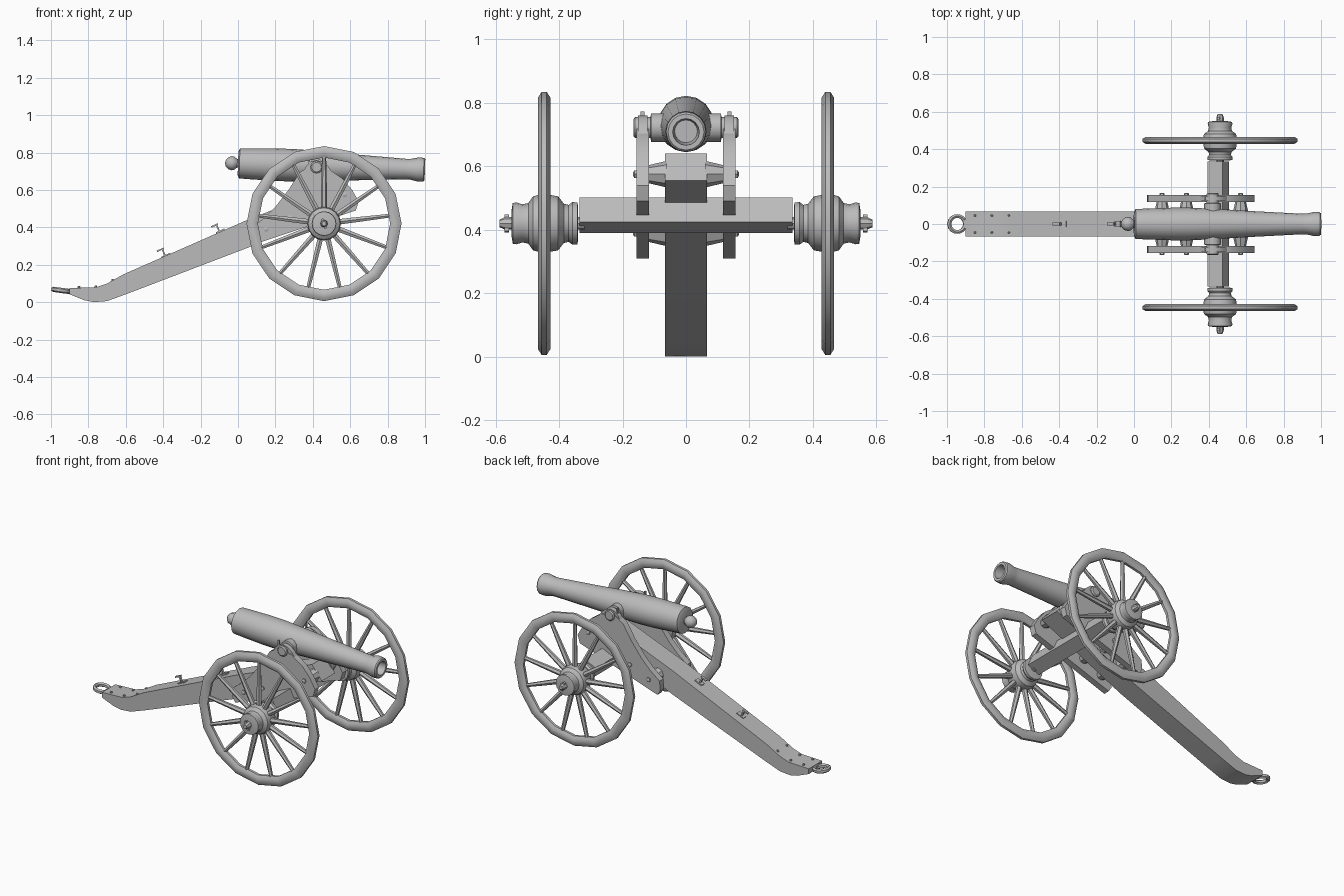
import bpy, bmesh
from math import cos, sin, pi, radians
from mathutils import Matrix, Vector

cube = bpy.data.objects.get("Cube")
if cube:
    bpy.data.objects.remove(cube, do_unlink=True)

grey = bpy.data.materials.new("plain_grey")
grey.use_nodes = True
COLOUR = (0.5, 0.5, 0.5, 1)
grey.diffuse_color = COLOUR
grey.node_tree.nodes["Principled BSDF"].inputs["Base Color"].default_value = COLOUR
parts = []


def finish(name, bm, matrix=Matrix()):
    bm.transform(matrix)
    bmesh.ops.recalc_face_normals(bm, faces=bm.faces)
    mesh = bpy.data.meshes.new(name)
    bm.to_mesh(mesh)
    bm.free()
    mesh.materials.append(grey)
    obj = bpy.data.objects.new(name, mesh)
    bpy.context.collection.objects.link(obj)
    parts.append(obj)
    return obj


def along(start, direction):
    """Matrix that sends local z along a direction from a start point."""
    turn = Vector(direction).to_track_quat("Z", "Y").to_matrix().to_4x4()
    return Matrix.Translation(start) @ turn


def lathe(name, profile, sides, matrix):
    """Turn (radius, height) points about local z and cap both ends."""
    bm = bmesh.new()
    rings = [[bm.verts.new((r * cos(2 * pi * i / sides), r * sin(2 * pi * i / sides), h))
              for i in range(sides)] for r, h in profile]
    for low, high in zip(rings, rings[1:]):
        for i in range(sides):
            j = (i + 1) % sides
            bm.faces.new((low[i], low[j], high[j], high[i]))
    bm.faces.new(rings[0])
    bm.faces.new(rings[-1])
    return finish(name, bm, matrix)


def prism(name, outline, y0, y1):
    """Extrude an x-z outline across y."""
    bm = bmesh.new()
    face = bm.faces.new([bm.verts.new((x, y0, z)) for x, z in outline])
    new = bmesh.ops.extrude_face_region(bm, geom=[face])["geom"]
    bmesh.ops.translate(bm, vec=(0, y1 - y0, 0),
                        verts=[v for v in new if isinstance(v, bmesh.types.BMVert)])
    return finish(name, bm)


def box(name, centre, size, tilt=0):
    bm = bmesh.new()
    bmesh.ops.create_cube(bm, size=1)
    place = Matrix.Translation(centre) @ Matrix.Rotation(-tilt, 4, "Y")
    return finish(name, bm, place @ Matrix.Diagonal((*size, 1)))


def hoop(name, radius, radial, axial, sides, tube, matrix):
    """Ring with an oval section, lying in local x-y."""
    bm = bmesh.new()
    rings = []
    for i in range(sides):
        a = 2 * pi * i / sides
        rings.append([])
        for k in range(tube):
            b = 2 * pi * (k + 0.5) / tube
            r = radius + radial * cos(b)
            rings[-1].append(bm.verts.new((r * cos(a), r * sin(a), axial * sin(b))))
    for i in range(sides):
        for k in range(tube):
            p, q, m = rings[i], rings[(i + 1) % sides], (k + 1) % tube
            bm.faces.new((p[k], q[k], q[m], p[m]))
    return finish(name, bm, matrix)


# Barrel with flared muzzle, recessed bore and rounded breech knob
BREECH = Vector((0, 0, 0.742))
barrel_axis = Vector((1, 0, -0.034))
lathe("barrel", [(0.062, 0), (0.08, 0.008), (0.083, 0.08), (0.087, 0.2), (0.087, 0.3),
                 (0.08, 0.45), (0.068, 0.65), (0.055, 0.9), (0.056, 0.925), (0.065, 0.965),
                 (0.063, 0.993), (0.057, 1.0), (0.042, 1.0), (0.036, 0.94)],
      16, along(BREECH, barrel_axis))
lathe("breech_knob", [(0.03, 0.02), (0.022, -0.004), (0.034, -0.018), (0.038, -0.032),
                      (0.032, -0.052), (0.018, -0.065), (0.004, -0.069)],
      12, along(BREECH, barrel_axis))

# Trail beam
prism("trail", [(-0.9, 0.042), (-0.82, 0.01), (-0.77, 0), (-0.7, 0.006), (-0.6, 0.042),
                (0.05, 0.29), (0.63, 0.555), (0.56, 0.64), (0.05, 0.44), (-0.61, 0.15),
                (-0.7, 0.1), (-0.76, 0.08), (-0.9, 0.075)], -0.066, 0.066)

# Towing ring and its shank
hoop("towing_ring", 0.043, 0.012, 0.014, 14, 6,
     Matrix.Translation((-0.945, 0, 0.063)) @ Matrix.Rotation(radians(8), 4, "Y"))
box("towing_shank", (-0.895, 0, 0.06), (0.03, 0.05, 0.022))

# Rivets on the tail of the trail
for x, z in ((-0.85, 0.077), (-0.76, 0.08), (-0.67, 0.115)):
    for y in (-0.045, 0.045):
        lathe("trail_rivet", [(0.007, -0.005), (0.007, 0.006), (0.003, 0.01)], 6,
              along((x, y, z), (0, 0, 1)))

# Two bent hooks on top of the trail
SLOPE = radians(24)
for x, z in ((-0.385, 0.25), (-0.095, 0.38)):
    box("hook_plate", (x, 0, z), (0.05, 0.03, 0.008), SLOPE)
    box("hook_post", (x - 0.012, 0, z + 0.015), (0.008, 0.014, 0.04), SLOPE)
    box("hook_arm", (x - 0.03, 0, z + 0.03), (0.04, 0.014, 0.008), SLOPE)

# Axle beam, tilted with the trail
box("axle_beam", (0.45, 0, 0.445), (0.088, 0.67, 0.083), SLOPE)

# Cheek outline: bracket rising in a curve from the trail to the trunnion
cheek = [(0.09, 0.31), (0.63, 0.49), (0.645, 0.54), (0.61, 0.6), (0.56, 0.66),
         (0.48, 0.715), (0.38, 0.725), (0.33, 0.695), (0.27, 0.6), (0.2, 0.51),
         (0.14, 0.45), (0.075, 0.4), (0.07, 0.34)]
HUB_X, HUB_Z, WHEEL_Y = 0.46, 0.42, 0.447

for side in (-1, 1):
    out = (0, side, 0)
    prism("cheek", cheek, side * 0.117, side * 0.156)

    # Trunnion with its cap strap and key
    lathe("trunnion", [(0.045, 0.06), (0.045, 0.11), (0.033, 0.112), (0.033, 0.16),
                       (0.026, 0.166)], 12, along((0.42, 0, 0.722), out))
    prism("trunnion_cap", [(0.35, 0.7), (0.5, 0.7), (0.48, 0.728), (0.45, 0.752),
                           (0.42, 0.76), (0.39, 0.752), (0.365, 0.728)],
          side * 0.122, side * 0.151)
    box("cap_key", (0.38, side * 0.137, 0.745), (0.008, 0.012, 0.055))

    # Spacers between trail and cheeks, with bolt heads outside
    for x, z in ((0.15, 0.39), (0.28, 0.45), (0.57, 0.575)):
        lathe("cheek_spacer", [(0.042, 0.06), (0.028, 0.12)], 8, along((x, 0, z), out))
        lathe("cheek_bolt", [(0.014, 0.15), (0.014, 0.163), (0.006, 0.167)], 6,
              along((x, 0, z), out))

    # Axle arm with end nut and linchpin
    at_hub = along((HUB_X, 0, HUB_Z), out)
    lathe("axle_arm", [(0.02, 0.32), (0.02, 0.57), (0.012, 0.588)], 8, at_hub)
    box("linchpin", (HUB_X, side * 0.565, HUB_Z), (0.014, 0.014, 0.056), radians(20))

    # Wheel: hub, rim and spokes
    lathe("wheel_hub", [(0.05, 0.34), (0.066, 0.342), (0.067, 0.358), (0.058, 0.37),
                        (0.062, 0.385), (0.085, 0.403), (0.09, 0.43), (0.09, 0.464),
                        (0.085, 0.482), (0.064, 0.497), (0.06, 0.515), (0.066, 0.535),
                        (0.064, 0.546), (0.04, 0.55)], 16, at_hub)
    hoop("wheel_rim", 0.384, 0.033, 0.021, 16, 8,
         along((HUB_X, side * WHEEL_Y, HUB_Z), out))
    SPOKES = 13
    for i in range(SPOKES):
        a = 2 * pi * i / SPOKES
        lathe("spoke", [(0.017, 0.07), (0.015, 0.2), (0.011, 0.37)], 6,
              along((HUB_X, side * WHEEL_Y, HUB_Z), (sin(a), 0, cos(a))))

# Smooth the round surfaces, keep hard edges
bpy.ops.object.select_all(action="DESELECT")
for obj in parts:
    obj.select_set(True)
bpy.context.view_layer.objects.active = parts[0]
bpy.ops.object.shade_smooth_by_angle(angle=radians(35))
